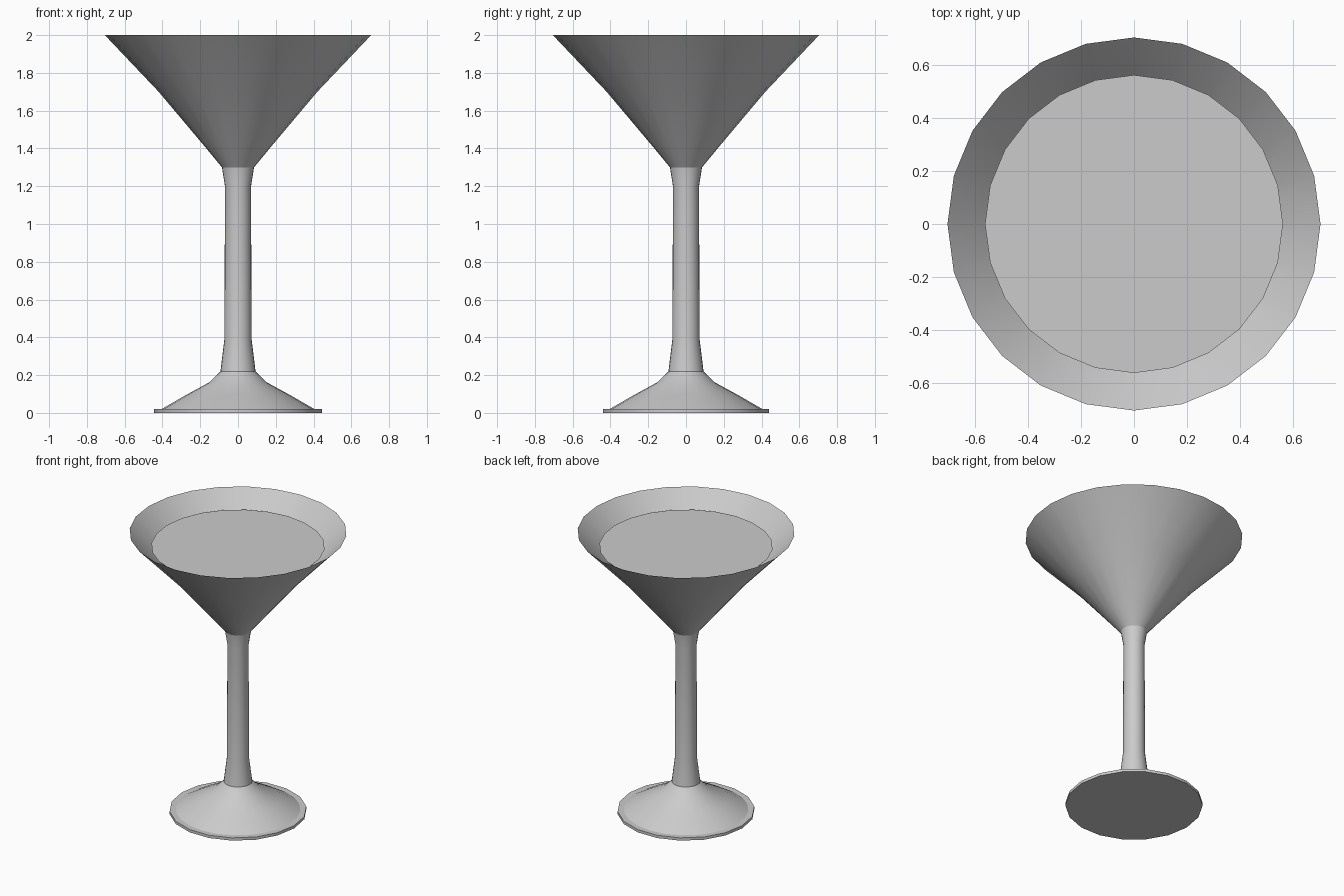
import bpy, bmesh
from math import cos, sin, tau, radians

if "Cube" in bpy.data.objects:
    bpy.data.objects.remove(bpy.data.objects["Cube"])


def lathe(name, profile, sides, cap_bottom=False, cap_top=False):
    """Revolve (radius, z) points, listed bottom to top, around the z axis."""
    bm = bmesh.new()
    rings = [[bm.verts.new((r * cos(tau * i / sides), r * sin(tau * i / sides), z))
              for i in range(sides)] for r, z in profile]
    for low, high in zip(rings, rings[1:]):
        for i in range(sides):
            j = (i + 1) % sides
            bm.faces.new((low[i], low[j], high[j], high[i]))
    if cap_bottom:
        bm.faces.new(rings[0][::-1])
    if cap_top:
        bm.faces.new(rings[-1])
    mesh = bpy.data.meshes.new(name)
    bm.to_mesh(mesh)
    bm.free()
    obj = bpy.data.objects.new(name, mesh)
    bpy.context.collection.objects.link(obj)
    # Smooth round the axis, keep rims and collars crisp
    bpy.ops.object.select_all(action='DESELECT')
    obj.select_set(True)
    bpy.context.view_layer.objects.active = obj
    bpy.ops.object.shade_smooth_by_angle(angle=radians(30))
    return obj


# Flat disc the glass stands on
lathe("foot_disc", [(0.445, 0), (0.445, 0.02)], 18, cap_bottom=True, cap_top=True)

# Flared foot rising to the stem
lathe("foot_cone", [(0.405, 0.02), (0.275, 0.095), (0.15, 0.163), (0.093, 0.22)], 24)

# Slim stem, slightly wider at both ends
lathe("stem", [(0.093, 0.22), (0.072, 0.39), (0.069, 1.2), (0.085, 1.3)], 24)

# Thin-walled conical bowl
lathe("bowl", [(0.085, 1.3), (0.18, 1.415), (0.42, 1.7), (0.705, 2.0)], 24)

# Drink filling the bowl
lathe("drink", [(0.06, 1.33), (0.14, 1.42), (0.37, 1.7), (0.563, 1.9)], 24,
      cap_bottom=True, cap_top=True)
